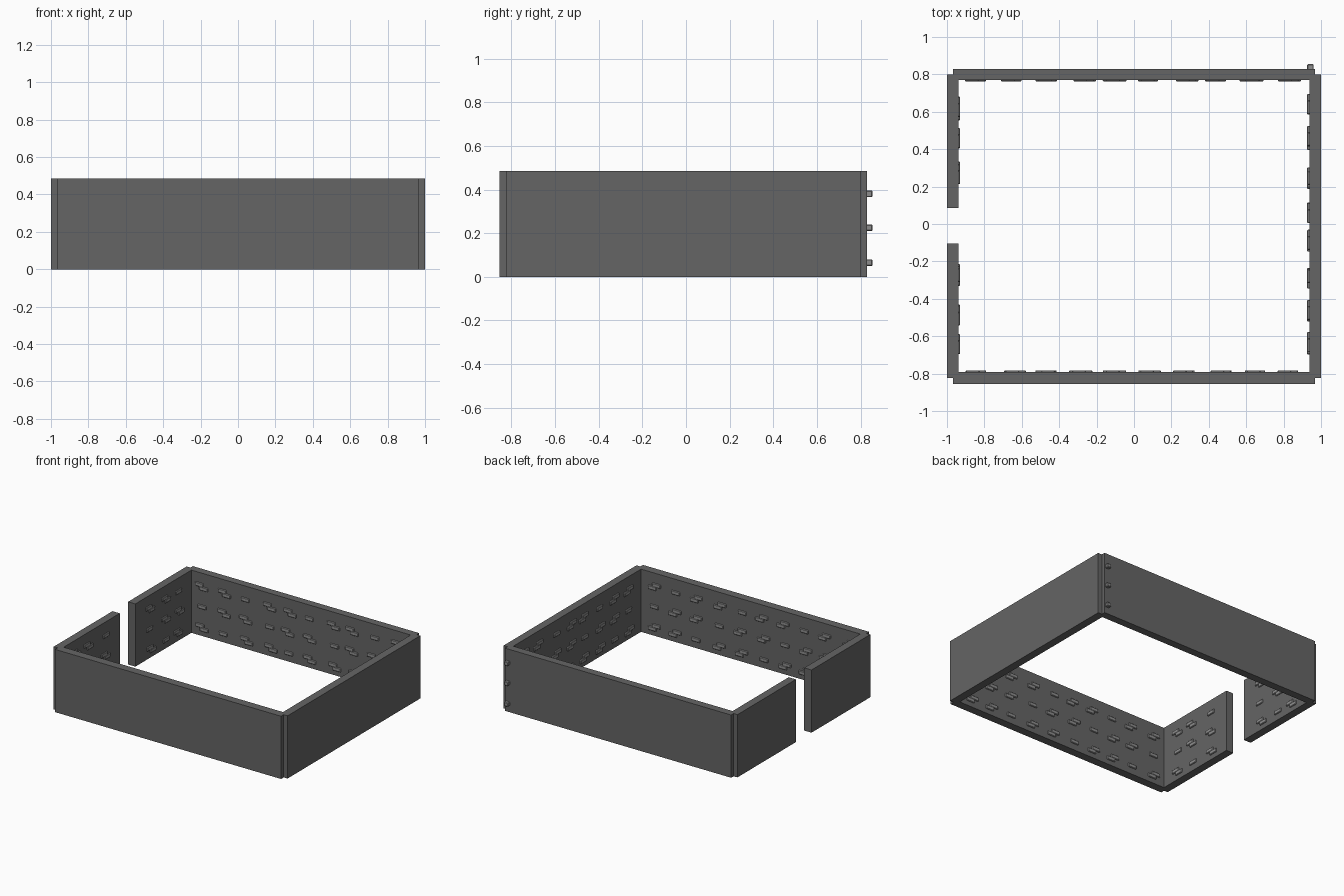
import bpy, bmesh, random
from mathutils import Matrix, Vector

if "Cube" in bpy.data.objects:
    bpy.data.objects.remove(bpy.data.objects["Cube"])

random.seed(4)
HEIGHT = 0.485
ROWS = (0.065, 0.225, 0.38)


def material(name, v):
    m = bpy.data.materials.new(name)
    m.diffuse_color = (v, v, v, 1)
    m.use_nodes = True
    m.node_tree.nodes["Principled BSDF"].inputs["Base Color"].default_value = m.diffuse_color
    return m


DARK = material("dark_stone", 0.13)
LIGHT = material("light_stone", 0.27)


def add_box(bm, lo, hi, chamfer=0):
    lo, hi = Vector(lo), Vector(hi)
    mat = Matrix.Translation((lo + hi) / 2) @ Matrix.Diagonal((*(hi - lo), 1))
    verts = bmesh.ops.create_cube(bm, size=1, matrix=mat)["verts"]
    if chamfer:
        edges = list({e for v in verts for e in v.link_edges})
        bmesh.ops.bevel(bm, geom=edges, offset=chamfer, segments=1, affect='EDGES')


def make_object(name, bm, mat):
    mesh = bpy.data.meshes.new(name)
    bm.to_mesh(mesh)
    bm.free()
    mesh.materials.append(mat)
    ob = bpy.data.objects.new(name, mesh)
    bpy.context.collection.objects.link(ob)


def wall(name, x0, x1, y0, y1):
    bm = bmesh.new()
    add_box(bm, (x0, y0, 0), (x1, y1, HEIGHT))
    make_object(name, bm, DARK)


def bricks(name, columns, axis, d0, d1, extra=()):
    """Raised stones: columns run along axis (0=x, 1=y), depth d0..d1 across it."""
    bm = bmesh.new()

    def stone(c, z):
        lo, hi = [0, 0, z - 0.015], [0, 0, z + 0.015]
        lo[axis], hi[axis] = c - 0.036, c + 0.036
        lo[1 - axis], hi[1 - axis] = d0, d1
        add_box(bm, lo, hi, 0.004)

    for r, z in enumerate(ROWS):
        for i, c in enumerate(columns):
            c += random.uniform(-0.012, 0.012)
            if (i + r) % 3 == 1:          # single stone
                stone(c, z)
            else:                         # staggered pair
                stone(c - 0.018, z + 0.013)
                stone(c + 0.018, z - 0.013)
        for c in extra:
            stone(c, z)
    make_object(name, bm, LIGHT)


# Walls, with a gateway gap on the left side
wall("front_wall", -0.967, 0.967, -0.855, -0.79)
wall("back_wall", -0.967, 0.967, 0.77, 0.83)
wall("right_wall", 0.938, 1.0, -0.823, 0.80)
wall("left_wall_front", -1.0, -0.938, -0.823, -0.105)
wall("left_wall_back", -1.0, -0.938, 0.085, 0.80)

# Raised stones on the inner faces; the right row ends poke through the back
bricks("front_stones", (-0.84, -0.635, -0.465, -0.285, -0.105, 0.08, 0.26, 0.46, 0.64, 0.83),
       0, -0.82, -0.782)
bricks("back_stones", (-0.845, -0.655, -0.475, -0.265, -0.105, 0.08, 0.28, 0.445, 0.63, 0.83),
       0, 0.762, 0.80)
bricks("right_stones", (-0.64, -0.47, -0.285, -0.095, 0.07, 0.25, 0.46, 0.635),
       1, 0.926, 0.96, extra=(0.819,))
bricks("left_front_stones", (-0.64, -0.48, -0.27), 1, -0.965, -0.93)
bricks("left_back_stones", (0.27, 0.465, 0.62), 1, -0.965, -0.93)
